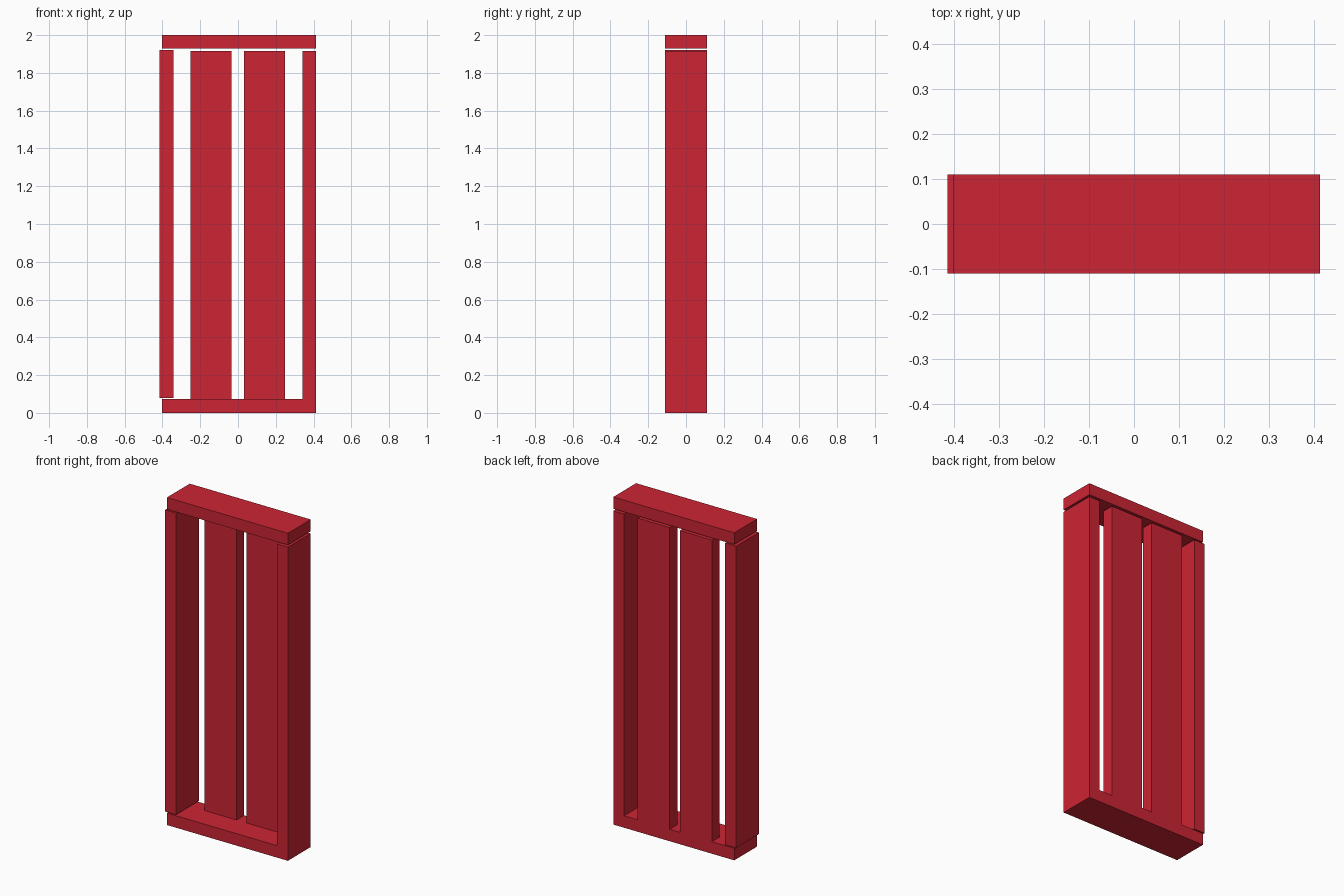
import bpy

if "Cube" in bpy.data.objects:
    bpy.data.objects.remove(bpy.data.objects["Cube"])

red = bpy.data.materials.new("red_paint")
red.diffuse_color = (0.6, 0.018, 0.033, 1)
red.use_nodes = True
red.node_tree.nodes["Principled BSDF"].inputs["Base Color"].default_value = red.diffuse_color


def board(name, profile, y0, y1):
    """Extrude an x-z outline (counter-clockwise from the front) from y0 to y1."""
    n = len(profile)
    verts = [(x, y, z) for y in (y0, y1) for x, z in profile]
    faces = [tuple(range(n)), tuple(reversed(range(n, 2 * n)))]
    faces += [(i, i + n, (i + 1) % n + n, (i + 1) % n) for i in range(n)]
    mesh = bpy.data.meshes.new(name)
    mesh.from_pydata(verts, [], faces)
    mesh.materials.append(red)
    obj = bpy.data.objects.new(name, mesh)
    bpy.context.collection.objects.link(obj)
    return obj


def rect(x0, x1, z0, z1):
    return [(x0, z0), (x1, z0), (x1, z1), (x0, z1)]


DEPTH = 0.11
LEFT, RIGHT, T = -0.403, 0.414, 0.073

# Bottom rail and right stile form one L-shaped piece
board("bottom_rail_and_right_stile",
      [(LEFT, 0), (RIGHT, 0), (RIGHT, 1.915), (RIGHT - T, 1.915),
       (RIGHT - T, T), (LEFT, T)], -DEPTH, DEPTH)

# Loose left stile and top rail, with narrow gaps at the joints
board("left_stile", rect(-0.415, -0.342, 0.079, 1.921), -DEPTH, DEPTH)
board("top_rail", rect(LEFT, RIGHT, 1.928, 2.0), -DEPTH, DEPTH)

# Two upright slats set at the back
for side, x in (("left", -0.252), ("right", 0.033)):
    board(side + "_slat", rect(x, x + 0.217, T, 1.915), 0.037, DEPTH)
